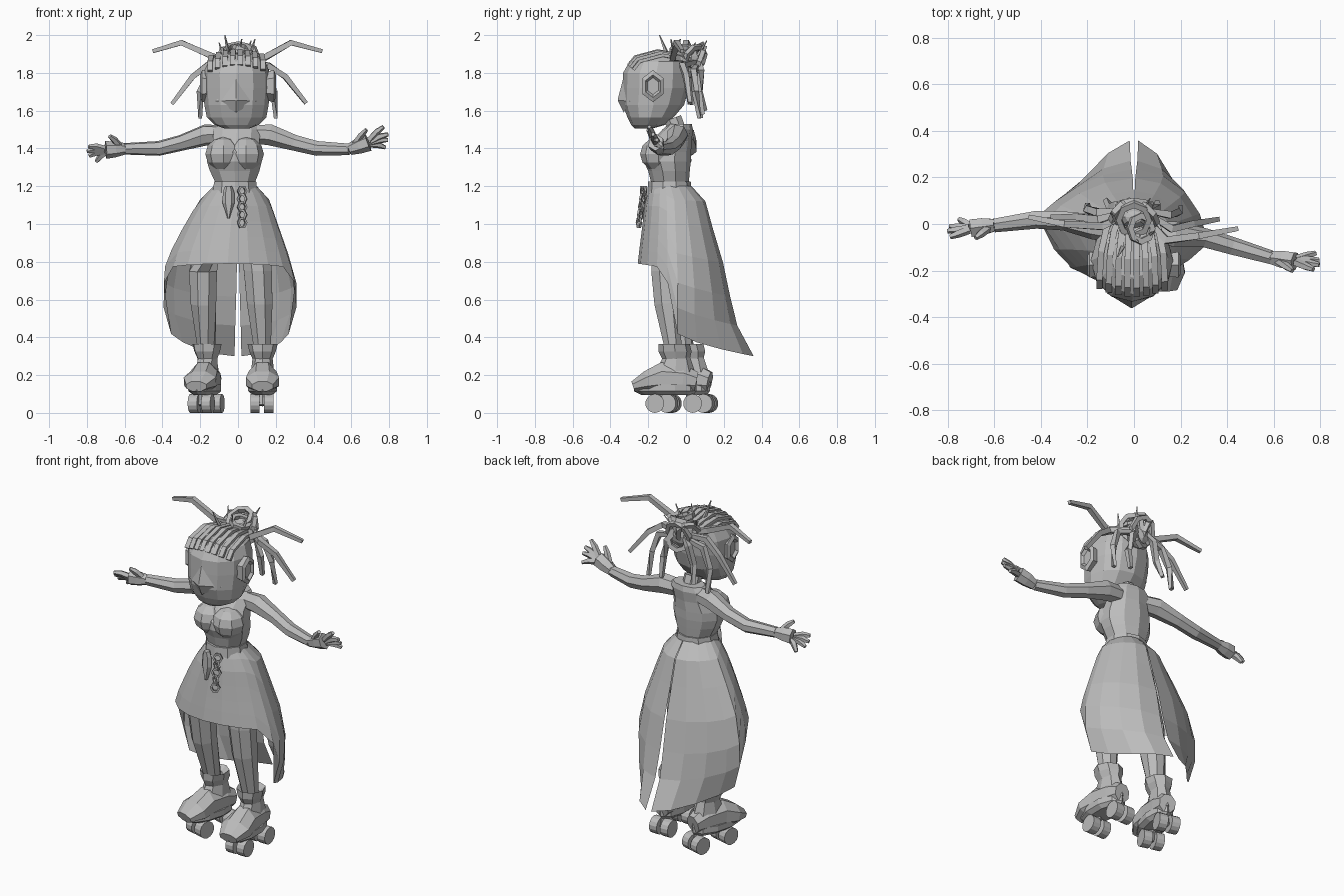
import bpy, bmesh, math
from math import sin, cos, pi, radians
from mathutils import Vector, Matrix

cube = bpy.data.objects.get("Cube")
if cube:
    bpy.data.objects.remove(cube)

grey = bpy.data.materials.new("plain grey")
grey.use_nodes = True
grey.diffuse_color = (0.5, 0.5, 0.5, 1)
grey.node_tree.nodes["Principled BSDF"].inputs["Base Color"].default_value = (0.5, 0.5, 0.5, 1)


def finish(name, bm, matrix=None):
    """Turn a bmesh into a flat-shaded object."""
    bmesh.ops.recalc_face_normals(bm, faces=bm.faces)
    if matrix:
        bm.transform(matrix)
    mesh = bpy.data.meshes.new(name)
    bm.to_mesh(mesh)
    bm.free()
    mesh.materials.append(grey)
    obj = bpy.data.objects.new(name, mesh)
    bpy.context.collection.objects.link(obj)
    return obj


def loft(name, rings, closed=True, caps=True, matrix=None):
    """Skin a list of point rings."""
    bm = bmesh.new()
    rows = [[bm.verts.new(p) for p in ring] for ring in rings]
    n = len(rows[0])
    for a, b in zip(rows, rows[1:]):
        for i in range(n if closed else n - 1):
            j = (i + 1) % n
            bm.faces.new((a[i], a[j], b[j], b[i]))
    if caps:
        bm.faces.new(rows[0])
        bm.faces.new(rows[-1])
    return finish(name, bm, matrix)


def stack(name, levels, n=10, matrix=None):
    """Upright loft; each level is z, x min, x max, y min, y max."""
    rings = []
    for z, x0, x1, y0, y1 in levels:
        rings.append([((x0 + x1) / 2 + (x1 - x0) / 2 * sin(2 * pi * i / n),
                       (y0 + y1) / 2 - (y1 - y0) / 2 * cos(2 * pi * i / n), z) for i in range(n)])
    return loft(name, rings, matrix=matrix)


def tube(name, pts, sizes, n=6, matrix=None):
    """Tube along a path; a size is a radius or (sideways, upright) radii."""
    pts = [Vector(p) for p in pts]
    rings = []
    for k, p in enumerate(pts):
        t = (pts[min(k + 1, len(pts) - 1)] - pts[max(k - 1, 0)]).normalized()
        side = t.cross(Vector((0, 0, 1)))
        side = side.normalized() if side.length > 0.2 else Vector((1, 0, 0))
        up = side.cross(t).normalized()
        s = sizes[k] if isinstance(sizes, (list, tuple)) else sizes
        w, h = s if isinstance(s, tuple) else (s, s)
        rings.append([p + side * w * cos(2 * pi * (i + .5) / n) + up * h * sin(2 * pi * (i + .5) / n)
                      for i in range(n)])
    return loft(name, rings, matrix=matrix)


def ball(name, centre, scale, u=8, v=6):
    bm = bmesh.new()
    bmesh.ops.create_uvsphere(bm, u_segments=u, v_segments=v, radius=1)
    return finish(name, bm, Matrix.Translation(centre) @ Matrix.Diagonal((*scale, 1)))


def torus(name, centre, major, minor, rot, stretch=1.0, n=8):
    rings = []
    for i in range(n + 1):
        a = 2 * pi * i / n
        rings.append([((major + minor * cos(b)) * cos(a), (major + minor * cos(b)) * sin(a) * stretch,
                       minor * sin(b)) for b in (pi / 4, 3 * pi / 4, 5 * pi / 4, 7 * pi / 4)])
    turn = Matrix.Rotation(radians(rot[0]), 4, 'X') @ Matrix.Rotation(radians(rot[1]), 4, 'Y')
    return loft(name, rings, caps=False, matrix=Matrix.Translation(centre) @ turn)


# Head, nose and ears
stack("head", [(1.505, -.07, .06, -.27, -.18), (1.525, -.125, .11, -.29, -.11), (1.565, -.165, .15, -.31, -.065),
               (1.63, -.178, .162, -.335, -.01), (1.72, -.185, .17, -.335, .015), (1.8, -.185, .168, -.333, .02),
               (1.86, -.155, .145, -.3, .01), (1.9, -.1, .09, -.23, -.05)], n=12)
loft("nose", [[(-.12, -.295, 1.65), (-.01, -.33, 1.59), (.1, -.295, 1.65), (-.01, -.33, 1.78)],
              [(-.014, -.36, 1.655), (-.01, -.36, 1.65), (-.006, -.36, 1.655), (-.01, -.36, 1.665)]])
for s, side in ((1, "left"), (-1, "right")):
    loft(side + "_ear", [[(s * x, -.175 + r * .75 * cos(i * pi / 3 + pi / 6), 1.73 + r * sin(i * pi / 3 + pi / 6))
                          for i in range(6)] for x, r in ((.15, .075), (.19, .085), (.2, .06), (.185, .045))])
tube("neck", [(0, -.04, 1.48), (0, -.07, 1.56)], .05, 8)

# Braids laid over the scalp
for i in range(8):
    x = (i - 3.5) * .04 - .008
    drop = 3 * x * x
    arc = [(x, -.305, 1.84), (x, -.27, 1.885), (x * .95, -.15, 1.917), (x * .8, -.05, 1.898), (x * .5, .03, 1.84)]
    tube("scalp_braid", [(p[0], p[1] + drop * .5, p[2] - drop * .45) for p in arc], [(.019, .012)] * 5, 4)

# Bun of looped braids with loose ends
for rot, c, r in (((25, 0), (0, .02, 1.92), .065), ((70, 0), (0, .07, 1.86), .07), ((60, 40), (-.05, .05, 1.87), .06),
                  ((60, -40), (.05, .04, 1.88), .06), ((100, 20), (.01, .06, 1.82), .055), ((0, 20), (.03, -.02, 1.92), .05)):
    torus("bun_loop", c, r, .017, rot, 1.1)
ball("bun_core", (0, .03, 1.85), (.075, .055, .08))
for x, y, z, dx, dy in ((-.05, -.1, 1.9, -.02, -.04), (0, -.06, 1.88, .02, -.02), (.06, -.05, 1.88, .03, .02),
                        (-.07, 0, 1.86, -.03, .05), (.03, .05, 1.87, .04, .06)):
    tube("hair_spike", [(x, y, z), (x + dx, y + dy, z + .1)], [.012, .003], 4)

# Long loose strands
strands = [
    [(-.05, .03, 1.87), (-.14, -.01, 1.89), (-.3, 0, 1.96), (-.45, .03, 1.915)],
    [(.05, .03, 1.87), (.14, -.07, 1.88), (.28, -.05, 1.96), (.445, -.02, 1.915)],
    [(-.05, .05, 1.86), (-.15, .02, 1.85), (-.24, .03, 1.78), (-.35, .03, 1.635)],
    [(.05, .05, 1.86), (.16, -.02, 1.84), (.25, 0, 1.78), (.36, .02, 1.64)],
    [(-.04, .06, 1.84), (-.15, .05, 1.81), (-.2, .06, 1.7), (-.2, .08, 1.56)],
    [(.04, .06, 1.84), (.15, .04, 1.81), (.19, .05, 1.7), (.2, .07, 1.56)],
    [(-.03, .06, 1.86), (-.07, .08, 1.81), (-.1, .07, 1.7), (-.12, .1, 1.6)],
    [(.03, .06, 1.86), (.07, .08, 1.81), (.1, .07, 1.7), (.1, .09, 1.58)]]
for path in strands:
    tube("loose_strand", path, [.014, .022, .02, .014], 4)

# Torso, bust and belt
stack("torso", [(1.17, -.125, .1, -.19, .015), (1.22, -.125, .095, -.185, .015), (1.28, -.155, .12, -.2, .02),
                (1.33, -.172, .133, -.222, .025), (1.38, -.17, .13, -.222, .027), (1.44, -.14, .12, -.18, .03),
                (1.5, -.135, .125, -.125, .037), (1.53, -.1, .1, -.09, .03)])
for x in (-.078, .042):
    ball("bust", (x, -.145, 1.37), (.095, .098, .09))
stack("belt", [(1.165, -.14, .11, -.205, .03), (1.225, -.132, .102, -.2, .025)])

# Skirt: short in front, long at the back, open along a rear slit
widths = [(1.2, -.13, .1, -.19, .03), (1.13, -.205, .165, -.215, .1), (1.0, -.285, .21, -.23, .135),
          (.8, -.39, .28, -.255, .195), (.7, -.4, .31, -.26, .22), (.55, -.4, .31, -.25, .245),
          (.42, -.36, .27, -.2, .285), (.3, -.3, .21, -.1, .36)]


def skirt_point(a, z):
    k = 0
    while k < len(widths) - 2 and widths[k + 1][0] > z:
        k += 1
    lo, hi = widths[k], widths[k + 1]
    f = (lo[0] - z) / (lo[0] - hi[0])
    x0, x1, y0, y1 = [lo[i] + (hi[i] - lo[i]) * f for i in range(1, 5)]
    mid, rx, side_y = (x0 + x1) / 2, (x1 - x0) / 2, min(-.02, (y0 + y1) / 2)
    c = cos(a)
    back = max(c, 0) ** (1.25 + max(0, .95 - z) * .6)
    y = side_y + (y1 - side_y) * back if c > 0 else side_y - (side_y - y0) * (-c) ** 1.15
    x = mid * (1 - back) + rx * sin(a)
    return (x, y - .16 * x * (1 - abs(c)), z)


def hem(a):
    """Height of the lower edge, falling from front to back."""
    c = cos(a)
    for c0, z0, c1, z1 in ((-1, .79, -.4, .77), (-.4, .77, 0, .6), (0, .6, .12, .42), (.12, .42, 1, .3)):
        if c <= c1:
            return z0 + (z1 - z0) * (c - c0) / (c1 - c0)
    return .3


rows = []
for t in (0, .09, .25, .45, .65, .82, 1):
    gap = .6 + 3.5 * t ** 3
    angles = [radians(gap + (360 - 2 * gap) * i / 18) for i in range(19)]
    rows.append([skirt_point(a, 1.2 + (hem(a) - 1.2) * t) for a in angles])
loft("skirt", rows, closed=False, caps=False)

# Arms, palms and fingers
arms = {
    "right": ([(-.08, -.03, 1.475), (-.17, -.01, 1.472), (-.3, .015, 1.43), (-.42, .02, 1.4), (-.6, -.005, 1.398)],
              (-.7, -.018, 1.392), [(-.68, -.06, 1.465), (-.79, -.055, 1.41), (-.8, -.03, 1.385), (-.79, -.01, 1.36), (-.75, .02, 1.33)]),
    "left": ([(.08, -.04, 1.475), (.17, -.045, 1.472), (.3, -.06, 1.43), (.42, -.095, 1.4), (.59, -.145, 1.395)],
             (.69, -.16, 1.432), [(.68, -.2, 1.5), (.77, -.195, 1.515), (.795, -.175, 1.475), (.795, -.155, 1.445), (.78, -.125, 1.405)])}
for side, (path, palm, tips) in arms.items():
    tube(side + "_arm", path, [.05, .057, .043, .04, .031], 7)
    wrist, palm = Vector(path[-1]), Vector(palm)
    tube(side + "_palm", [wrist, wrist.lerp(palm, .5), palm], [.031, (.042, .042), (.043, .047)], 6)
    for k, tip in enumerate(tips):
        tip = Vector(tip)
        root = wrist.lerp(palm, .3 if k == 0 else .9)
        root += (tip - palm) * .2
        tube(side + "_finger", [root, root.lerp(tip, .55) + Vector((0, 0, .006)), tip], [.019, .018, .011], 5)

# Legs
for side, path in (("left", [(.07, -.09, 1.05), (.105, -.11, .75), (.115, -.1, .58), (.13, -.065, .32)]),
                   ("right", [(-.1, -.08, 1.05), (-.185, -.08, .75), (-.183, -.06, .58), (-.165, 0, .32)])):
    tube(side + "_leg", path, [.085, .08, .073, .046], 8)

# Roller boots with paired wheels
for side, place, yaw in (("left", (.13, -.065, 0), 0), ("right", (-.165, .01, 0), -15)):
    m = Matrix.Translation(place) @ Matrix.Rotation(radians(yaw), 4, 'Z')
    tube(side + "_boot_foot", [(0, .12, .165), (0, .05, .18), (0, -.06, .185), (0, -.14, .165), (0, -.215, .14)],
         [(.05, .055), (.065, .08), (.08, .09), (.095, .062), (.06, .03)], 8, m)
    stack(side + "_boot_shaft", [(.15, -.065, .065, -.12, .125), (.21, -.062, .062, -.1, .115),
                                 (.3, -.052, .052, -.055, .085)], 8, m)
    stack(side + "_boot_cuff", [(.285, -.053, .053, -.06, .085), (.325, -.07, .07, -.08, .095),
                                (.365, -.08, .08, -.08, .085), (.34, -.045, .045, -.05, .05)], 8, m)
    stack(side + "_boot_sole", [(.095, -.055, .055, -.17, .105), (.115, -.08, .08, -.21, .12),
                                (.15, -.08, .08, -.212, .12)], 10, m)
    for y in (-.1, .1):
        tube(side + "_axle", [(-.055, y, .05), (.05, y, .05)], .012, 6, m)
        tube(side + "_truck", [(0, y, .04), (0, y * .8, .12)], .022, 6, m)
        for x in (-.065, .008):
            tube(side + "_wheel", [(x, y, .05), (x + .05, y, .05)], .05, 14, m)

# Hanging charms on the belt
loft("belt_pouch", [[(-.05 + w * cos(i * pi / 3), -.225 + .02 * sin(i * pi / 3), z) for i in range(6)]
                    for z, w in ((1.2, .018), (1.17, .03), (1.11, .032), (1.07, .018), (1.03, .006))])
for k in range(5):
    torus("chain_link", (.022, -.225 - .006 * k, 1.175 - .042 * k), .023, .008, (90, 25 * (-1) ** k), 1.1, 6)
